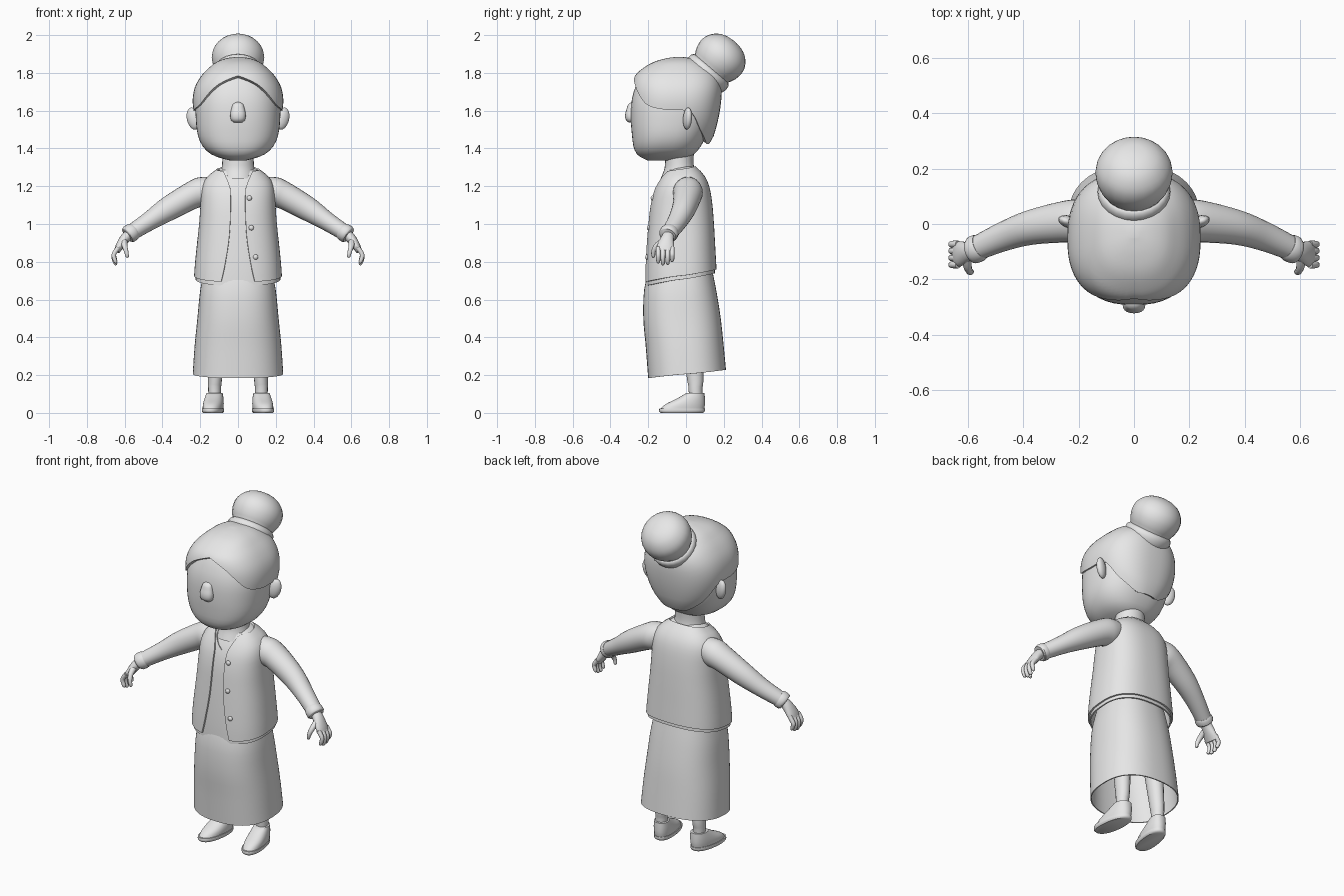
import bpy, bmesh, math
from math import sin, cos, pi
from mathutils import Vector, Matrix

if "Cube" in bpy.data.objects:
    bpy.data.objects.remove(bpy.data.objects["Cube"])

grey = bpy.data.materials.new("plain_grey")
grey.diffuse_color = (0.8, 0.8, 0.8, 1)
grey.use_nodes = True
grey.node_tree.nodes["Principled BSDF"].inputs["Base Color"].default_value = grey.diffuse_color


def sample(table, k):
    """Smooth interpolation of table rows; the first column is the key."""
    k = min(max(k, table[0][0]), table[-1][0])
    last = len(table) - 1
    i = next((j for j in range(last) if k <= table[j + 1][0]), last - 1)
    p, q = table[i], table[i + 1]
    a, b = table[max(i - 1, 0)], table[min(i + 2, last)]
    h = q[0] - p[0]
    t = (k - p[0]) / h
    out = []
    for c in range(1, len(p)):
        m0 = (q[c] - a[c]) / (q[0] - a[0]) * h
        m1 = (b[c] - p[c]) / (b[0] - p[0]) * h
        out.append((2*t**3 - 3*t*t + 1) * p[c] + (t**3 - 2*t*t + t) * m0
                   + (3*t*t - 2*t**3) * q[c] + (t**3 - t*t) * m1)
    return out


def add_object(name, bm, mirror=False, thick=0):
    me = bpy.data.meshes.new(name)
    bm.to_mesh(me)
    bm.free()
    me.materials.append(grey)
    ob = bpy.data.objects.new(name, me)
    bpy.context.collection.objects.link(ob)
    if thick:
        mod = ob.modifiers.new("thickness", 'SOLIDIFY')
        mod.thickness, mod.offset = thick, -1
    if mirror:
        mod = ob.modifiers.new("mirror", 'MIRROR')
        mod.use_mirror_merge = False
    return ob


def grid(name, f, nu, nv, closed=True, caps=(True, True), **kw):
    """Surface from f(u, v); u runs around, v runs along."""
    bm = bmesh.new()
    cols = nu if closed else nu + 1
    rows = [[bm.verts.new(f(i / nu, j / nv)) for i in range(cols)] for j in range(nv + 1)]
    for j in range(nv):
        for i in range(nu):
            k = (i + 1) % cols
            bm.faces.new((rows[j][i], rows[j][k], rows[j + 1][k], rows[j + 1][i]))
    if caps[0]:
        bm.faces.new(rows[0][::-1])
    if caps[1]:
        bm.faces.new(rows[-1])
    return add_object(name, bm, **kw)


def ring_point(prof, z, th, n, off=0):
    """Rounded-box cross-section; th = 0 is the front. Rows: z, front y, back y, half width."""
    yf, yb, hx = sample(prof, z)
    power = lambda w: math.copysign(abs(w) ** (2 / n), w)
    return Vector(((hx + off) * power(sin(th)),
                   (yf + yb) / 2 - ((yb - yf) / 2 + off) * power(cos(th)), z))


def shell(name, prof, lo=None, hi=None, off=0, n=2.5, nu=48, nv=12, gap=None,
          ease=lambda v: v, place=lambda p: p, **kw):
    lo = lo or (lambda th: prof[0][0])
    hi = hi or (lambda th: prof[-1][0])

    def f(u, v):
        v, d = ease(v), 0
        if gap:
            z = lo(0) + (hi(0) - lo(0)) * v
            d = math.asin((sample(gap, z)[0] / (sample(prof, z)[2] + off)) ** (n / 2))
        th = d + u * (2 * pi - 2 * d)
        return place(ring_point(prof, lo(th) + (hi(th) - lo(th)) * v, th, n, off))
    return grid(name, f, nu, nv, closed=gap is None, **kw)


def tube(name, path, nu=16, nv=10, **kw):
    """Sweep an ellipse along rows of x, y, z, radius along y, other radius."""
    table = [(i, *p) for i, p in enumerate(path)]
    end = len(path) - 1

    def f(u, v):
        k = v * end
        x, y, z, ra, rb = sample(table, k)
        t = (Vector(sample(table, k + .05)[:3]) - Vector(sample(table, k - .05)[:3])).normalized()
        s = Vector((0, 1, 0))
        s = (s - t * s.dot(t)).normalized()
        return Vector((x, y, z)) + s * ra * cos(2*pi*u) + t.cross(s) * rb * sin(2*pi*u)
    return grid(name, f, nu, nv, **kw)


def ball(name, matrix, seg=16, **kw):
    bm = bmesh.new()
    bmesh.ops.create_uvsphere(bm, u_segments=seg, v_segments=seg // 2, radius=1, matrix=matrix)
    return add_object(name, bm, **kw)


both_ends = lambda v: (1 - cos(pi * v)) / 2
top_end = lambda v: sin(pi * v / 2)
fold = lambda th: min(th, 2 * pi - th)

# Head and neck
head = [(1.335, -.2, -.04, .04), (1.36, -.25, .03, .125), (1.40, -.275, .07, .178),
        (1.46, -.285, .105, .21), (1.55, -.292, .14, .223), (1.65, -.288, .16, .223),
        (1.73, -.266, .16, .2), (1.80, -.225, .13, .155), (1.85, -.14, .06, .08),
        (1.86, -.06, -.02, .02)]
shell("head", head, n=2.4, nv=24, ease=both_ends)
tube("neck", [(0, -.035, 1.24, .1, .1), (0, -.035, 1.29, .08, .088),
              (0, -.035, 1.34, .075, .083), (0, -.03, 1.42, .075, .083)], nu=24)

# Hair: parted in front, swept behind the ears, with a low nape
hair = [(1.40, -.2, .1, .1), (1.44, -.25, .135, .15), (1.50, -.27, .157, .2),
        (1.58, -.286, .176, .231), (1.66, -.29, .187, .24), (1.73, -.287, .188, .226),
        (1.79, -.266, .17, .19), (1.83, -.22, .13, .15), (1.86, -.165, .08, .11),
        (1.878, -.1, .03, .06), (1.885, -.05, -.02, .015)]
hairline = [(0, 1.785), (.42, 1.735), (.92, 1.635), (1.4, 1.605), (1.85, 1.59),
            (2.15, 1.5), (2.6, 1.43), (pi, 1.425)]
shell("hair", hair, lo=lambda th: sample(hairline, fold(th))[0], n=2.5, nu=64, nv=18,
      ease=top_end, caps=(False, True), thick=.022)

# Bun with its band, both turned round a backward-leaning axis
base, axis = Vector((0, .115, 1.80)), Vector((0, .65, .76))


def turned(name, profile, **kw):
    tube(name, [(*(base + axis * t), r, r) for t, r in profile], nu=24, **kw)


turned("bun", [(-.03, .11), (.02, .112), (.06, .13), (.105, .139), (.15, .13),
               (.19, .098), (.212, .055), (.219, .01)], nv=21)
turned("bun_band", [(-.04, .12), (-.015, .13), (.015, .13), (.03, .118)], nv=6)

# Ears and nose
ball("ear", Matrix.Translation((.237, .008, 1.558)) @ Matrix.Rotation(.35, 4, 'Z')
     @ Matrix.Rotation(.25, 4, 'Y') @ Matrix.Diagonal((.036, .022, .06, 1)), mirror=True)
shell("nose", [(1.537, -.303, -.27, .022), (1.55, -.318, -.26, .037), (1.58, -.322, -.26, .041),
               (1.61, -.314, -.26, .035), (1.635, -.305, -.26, .027), (1.645, -.29, -.26, .014)],
      n=2.3, nu=20, nv=10)

# Torso layers: chest, shirt with a V neck, open cardigan
torso = [(.65, -.222, .165, .235), (.75, -.219, .162, .231), (.86, -.212, .156, .221),
         (1.0, -.2, .148, .206), (1.1, -.188, .14, .199), (1.18, -.168, .128, .194),
         (1.23, -.143, .112, .178), (1.27, -.118, .087, .142), (1.305, -.088, .05, .092)]
hem = lambda th: .726 - .033 * cos(th)
shell("chest", torso, lo=lambda th: .95, off=-.016, nv=14)
shell("shirt", torso, lo=lambda th: hem(th) - .02,
      hi=lambda th: 1.285 - .095 * max(0, 1 - fold(th) / .45),
      off=-.009, nu=64, nv=18, caps=(False, False), thick=.008)
opening = [(.67, .095), (.78, .07), (.95, .045), (1.18, .04), (1.23, .055), (1.28, .08)]
shell("cardigan", torso, lo=hem, hi=lambda th: 1.292 - .014 * cos(th), gap=opening,
      nu=64, nv=20, caps=(False, False), thick=.012)

# Buttons down one front edge
for x, z in ((.06, 1.137), (.07, .98), (.093, .825)):
    th = math.asin((x / sample(torso, z)[2]) ** 1.25)
    ball("button", Matrix.Translation(ring_point(torso, z, th, 2.5))
         @ Matrix.Diagonal((.014, .01, .014, 1)), seg=12)

# Sleeves and cuffs
tube("sleeve", [(.12, .01, 1.2, .06, .055), (.19, .01, 1.172, .078, .078),
                (.25, .008, 1.148, .075, .072), (.37, -.012, 1.08, .063, .064),
                (.47, -.045, 1.015, .053, .05), (.568, -.088, .952, .044, .042)],
     nu=24, nv=20, mirror=True)
tube("cuff", [(.553, -.081, .962, .046, .045), (.562, -.086, .956, .05, .048),
              (.578, -.094, .946, .05, .048), (.586, -.097, .94, .044, .042)],
     nu=20, nv=6, mirror=True)

# Hands
tube("hand", [(.57, -.088, .95, .028, .026), (.597, -.098, .925, .034, .027),
              (.625, -.107, .885, .045, .022), (.642, -.11, .855, .044, .016)], mirror=True)
for y, drop in ((-.147, .005), (-.122, -.005), (-.097, -.002), (-.073, .012)):
    tube("finger", [(.634, y, .875, .013, .013), (.655, y, .845, .0125, .0125),
                    (.657, y, .82 + drop, .012, .012), (.648, y, .795 + drop, .01, .01),
                    (.645, y, .787 + drop, .004, .004)], nu=10, mirror=True)
tube("thumb", [(.603, -.12, .91, .018, .018), (.6, -.155, .885, .015, .015),
               (.592, -.172, .855, .012, .012), (.586, -.172, .828, .009, .009),
               (.585, -.171, .822, .003, .003)], nu=10, mirror=True)

# Skirt, open underneath
skirt = [(.18, -.2, .216, .241), (.35, -.213, .2, .23), (.5, -.226, .184, .215),
         (.65, -.222, .16, .2), (.75, -.2, .14, .18)]
shell("skirt", skirt, lo=lambda th: .206 - .022 * cos(th), n=2.4, nu=64,
      caps=(False, False), thick=.006)

# Legs and shoes, toes turned slightly outward
tube("leg", [(.123, .052, .05, .034, .032), (.124, .05, .13, .037, .034),
             (.12, .046, .22, .046, .039), (.1, 0, .74, .075, .065)], mirror=True)
turn_out = lambda p: Vector((p.x + .13 - .12 * p.y, p.y, p.z))
shell("shoe_sole", [(0, -.135, .09, .05), (.008, -.142, .099, .056), (.024, -.141, .1, .056)],
      n=2.3, nu=32, nv=4, place=turn_out, mirror=True)
shell("shoe_upper", [(.02, -.135, .096, .052), (.045, -.11, .1, .053), (.075, -.05, .1, .049),
                     (.106, .004, .098, .042)],
      n=2.3, nu=32, nv=8, place=turn_out, mirror=True)

# Apply modifiers and shade smooth, keeping sharp rims
bpy.ops.object.select_all(action='SELECT')
bpy.context.view_layer.objects.active = bpy.context.selected_objects[0]
bpy.ops.object.convert(target='MESH')
bpy.ops.object.shade_smooth_by_angle(angle=math.radians(45))
